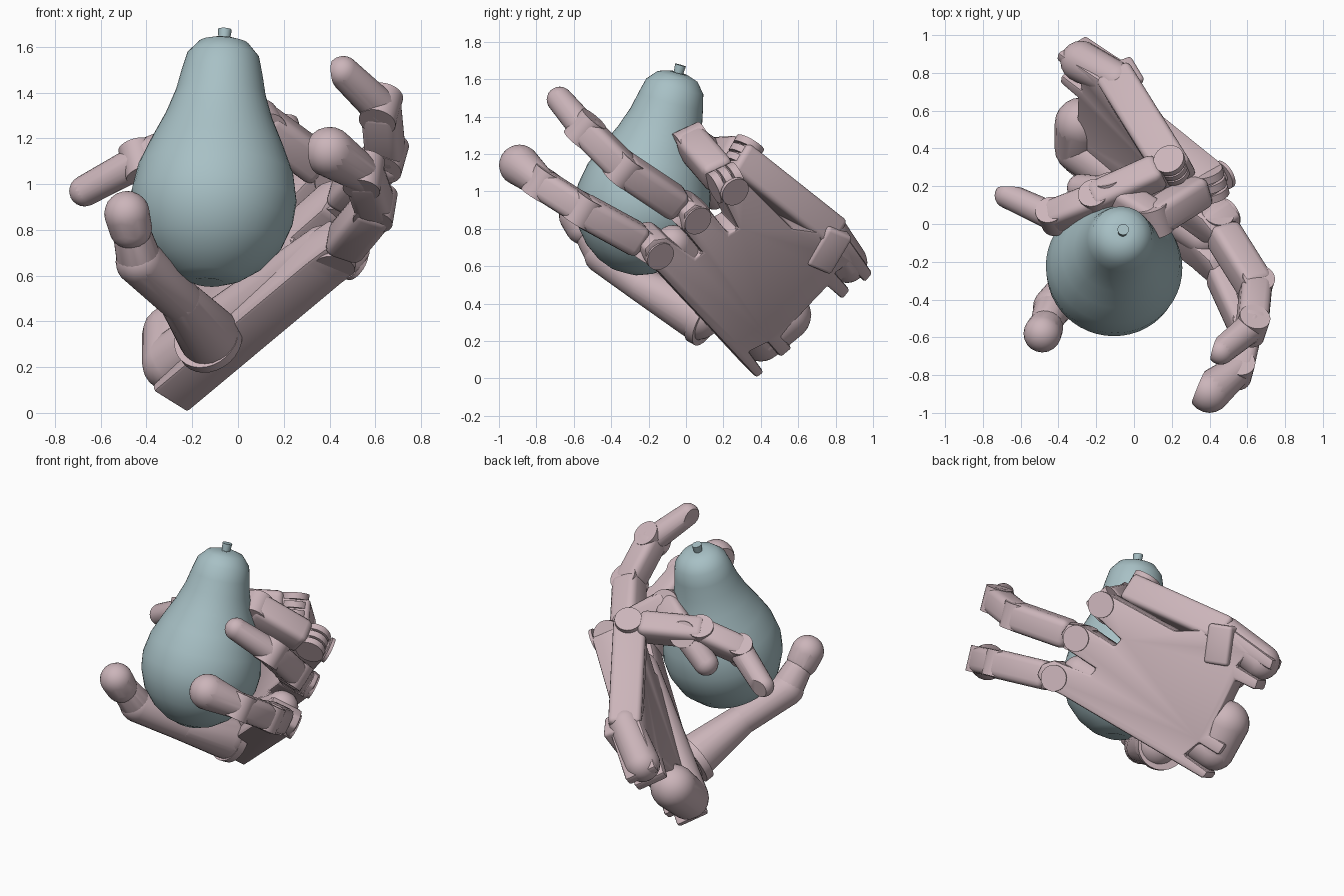
import bpy, bmesh
from mathutils import Vector, Matrix

old = bpy.data.objects.get("Cube")
if old:
    bpy.data.objects.remove(old, do_unlink=True)


def material(name, rgb):
    m = bpy.data.materials.new(name)
    m.use_nodes = True
    m.diffuse_color = (*rgb, 1)
    m.node_tree.nodes["Principled BSDF"].inputs["Base Color"].default_value = (*rgb, 1)
    return m


PINK = material("dusty_pink", (0.60, 0.46, 0.49))
BLUE = material("pale_blue", (0.39, 0.53, 0.56))
V = Vector
made = []


def finish(name, bm, mat):
    bmesh.ops.recalc_face_normals(bm, faces=bm.faces)
    me = bpy.data.meshes.new(name)
    bm.to_mesh(me)
    bm.free()
    me.materials.append(mat)
    ob = bpy.data.objects.new(name, me)
    bpy.context.collection.objects.link(ob)
    made.append(ob)
    return ob


def capsule(name, p, q, r1, r2, cut=None):
    """Hull around two balls, optionally sliced flat on the side facing cut."""
    bm = bmesh.new()
    for c, r in ((p, r1), (q, r2)):
        bmesh.ops.create_icosphere(bm, subdivisions=3, radius=r, matrix=Matrix.Translation(c))
    res = bmesh.ops.convex_hull(bm, input=bm.verts)
    junk = {g for k in ("geom_interior", "geom_unused") for g in res[k]}
    bmesh.ops.delete(bm, geom=[g for g in junk if isinstance(g, bmesh.types.BMVert)], context="VERTS")
    if cut:
        lean = (cut + (V(q) - V(p)).normalized() * 0.45).normalized()
        res = bmesh.ops.bisect_plane(bm, geom=bm.verts[:] + bm.edges[:] + bm.faces[:],
                                     plane_co=V(q) + lean * r2 * 0.6, plane_no=lean, clear_outer=True)
        edges = [e for e in bm.edges if e.is_boundary]
        bmesh.ops.holes_fill(bm, edges=edges, sides=0)
    return finish(name, bm, PINK)


def frame(p, q, side):
    """Axes with z from p to q and x along side, centred between them."""
    z = (q - p).normalized()
    y = z.cross(side).normalized()
    x = y.cross(z)
    m = Matrix((x, y, z)).transposed().to_4x4()
    m.translation = (p + q) / 2
    return m


def bar(name, p, q, side, w, d, bevel, over=0.0):
    """Round-edged box from p to q."""
    p, q = V(p), V(q)
    bm = bmesh.new()
    bmesh.ops.create_cube(bm, size=1, matrix=frame(p, q, side)
                          @ Matrix.Diagonal((w, d, (q - p).length + over, 1)))
    bmesh.ops.bevel(bm, geom=bm.edges[:], offset=bevel, segments=3, profile=0.5, affect="EDGES")
    return finish(name, bm, PINK)


def disc(name, c, axis, r, depth, mat=PINK, taper=1.0):
    bm = bmesh.new()
    rot = V((0, 0, 1)).rotation_difference(V(axis)).to_matrix().to_4x4()
    bmesh.ops.create_cone(bm, cap_ends=True, segments=28, radius1=r, radius2=r * taper,
                          depth=depth, matrix=Matrix.Translation(c) @ rot)
    return finish(name, bm, mat)


# Pear, turned around a leaning axis
base, top = V((-0.13, -0.33, 0.57)), V((-0.06, -0.04, 1.635))
axis = (top - base).normalized()
profile = [(0, 0.015), (.07, 0), (.15, .03), (.235, .09), (.31, .18), (.352, .29), (.362, .39),
           (.34, .51), (.29, .63), (.235, .75), (.197, .86), (.178, .95), (.158, 1.03),
           (.11, 1.085), (.05, 1.105), (0, 1.1)]
bm = bmesh.new()
vs = [bm.verts.new((r, 0, h)) for r, h in profile]
es = [bm.edges.new(pair) for pair in zip(vs, vs[1:])]
bmesh.ops.spin(bm, geom=vs + es, cent=(0, 0, 0), axis=(0, 0, 1), angle=6.28318531, steps=48)
bmesh.ops.remove_doubles(bm, verts=bm.verts, dist=0.0005)
tilt = V((0, 0, 1)).rotation_difference(axis).to_matrix().to_4x4()
bm.transform(Matrix.Translation(base) @ tilt)
finish("pear", bm, BLUE)
disc("pear_stem", top + axis * 0.012, axis, 0.024, 0.06, BLUE, 1.25)

# Palm plate: outline in (y, z) laid on a slanted plane
N = V((0.75, 0.465, -0.467)).normalized()
ORIGIN = V((-0.22, 0.40, 0.02))


def on_back(y, z, depth=0.0):
    x = ORIGIN.x - (N.y * (y - ORIGIN.y) + N.z * (z - ORIGIN.z)) / N.x
    return V((x, y, z)) - N * depth


outline = [(.38, .0), (-.14, .56), (-.21, .62), (-.22, .69), (-.17, .74), (-.1, .75),
           (.05, .64), (.09, .67), (-.01, .79), (-.01, .88), (.05, .93), (.12, .91),
           (.23, .77), (.28, .8), (.21, .94), (.24, 1.03), (.32, 1.05), (.57, .8),
           (.86, .76), (1.0, .56), (.96, .51), (.87, .61), (.8, .56), (.88, .47), (.84, .42),
           (.76, .49), (.55, .27), (.51, .22), (.57, .16), (.51, .11), (.44, .19), (.34, .14), (.42, .03)]
bm = bmesh.new()
face = bm.faces.new([bm.verts.new(on_back(y, z)) for y, z in outline])
res = bmesh.ops.extrude_face_region(bm, geom=[face])
moved = [g for g in res["geom"] if isinstance(g, bmesh.types.BMVert)]
bmesh.ops.translate(bm, verts=moved, vec=-N * 0.2)
if face.is_valid is False or len(bm.faces) == len(outline) + 1:
    bm.faces.new(bm.verts[:len(outline)])
bmesh.ops.recalc_face_normals(bm, faces=bm.faces)
bmesh.ops.bevel(bm, geom=bm.edges[:], offset=0.015, segments=2, profile=0.5,
                affect="EDGES", clamp_overlap=True)
finish("palm_plate", bm, PINK)

# Soft mounds on the inside of the palm
capsule("thumb_mound", (-.29, .40, .22), (.37, -.07, .72), .13, .1)
capsule("heel_mound", (-.29, .40, .22), (-.28, .53, .34), .13, .14)
capsule("wrist_corner", (-.28, .86, .62), (-.09, .76, .79), .11, .1)

# Little finger's hand bone, folded inward from the plate
bar("little_hand_bone", (-.1, .78, .77), (.23, .25, 1.19), V((-.85, -.5, .02)), .2, .18, .03)
bar("little_bone_bracket", (-.12, .68, .62), (-.06, .8, .82), V((-.85, -.5, .02)), .2, .16, .02)


# Fingers: two box links, hinges, and a rounded tip with a flat pad
def finger(name, pts, w, tip_r, knuckle_axis=None):
    p0, p1, p2, p3 = [V(p) for p in pts]
    hinge = (p1 - p0).cross(p3 - p2).normalized()
    start = p0.lerp(p1, 0.2)
    bar(name + "_lower_link", start, p1, hinge, w, w, w * .24, .05)
    bar(name + "_middle_link", p1, p2, hinge, w * .93, w * .93, w * .24, .05)
    for label, c, r in (("middle_hinge", p1, .5), ("end_hinge", p2, .47)):
        disc(name + "_" + label, c, hinge, w * r, w * .9)
    for i in (-1, 0, 1):
        disc(name + "_knuckle_ring", p0 + hinge * i * w * .32, hinge, w * .5, w * .24)
    bar(name + "_knuckle_pin", p0, start, hinge, w * .6, w * .7, w * .1, .03)
    along = (p3 - p2).normalized()
    inner = p1 - p2
    inner = (inner - along * inner.dot(along)).normalized()
    capsule(name + "_tip", p2, p3, w * .46, tip_r, inner)
    if knuckle_axis:
        disc(name + "_knuckle_cap", p0 + knuckle_axis * .1, knuckle_axis, .08, .02)


finger("index", [on_back(-.14, .655, .1), (.6, -.55, .9), (.55, -.77, 1.04), (.40, -.89, 1.14)], .175, .11, N)
finger("middle", [on_back(.06, .845, .1), (.645, -.33, 1.12), (.625, -.54, 1.33), (.46, -.675, 1.49)], .175, .07, N)
finger("ring", [on_back(.26, 1.0, .1), (.11, .03, 1.26), (-.12, .17, 1.17), (-.28, .19, 1.03)], .175, .075, N)
finger("little", [(.2, .31, 1.2), (-.2, .13, 1.19), (-.43, .04, 1.1), (-.67, .15, .97)], .165, .068)

# Thumb
capsule("thumb_base", (-.13, .06, .34), (-.25, -.22, .49), .135, .095)
capsule("thumb_link", (-.25, -.22, .49), (-.43, -.44, .66), .095, .105)
capsule("thumb_neck", (-.43, -.44, .66), (-.46, -.51, .77), .1, .085)
capsule("thumb_tip", (-.47, -.55, .81), (-.485, -.58, .87), .095, .1)
disc("thumb_socket_rim", (-.13, .1, .32), (-.35, -.8, .45), .15, .05)

# Smooth shading with sharp edges kept
bpy.ops.object.select_all(action="DESELECT")
for ob in made:
    ob.select_set(True)
bpy.context.view_layer.objects.active = made[0]
bpy.ops.object.shade_smooth_by_angle(angle=0.6)
